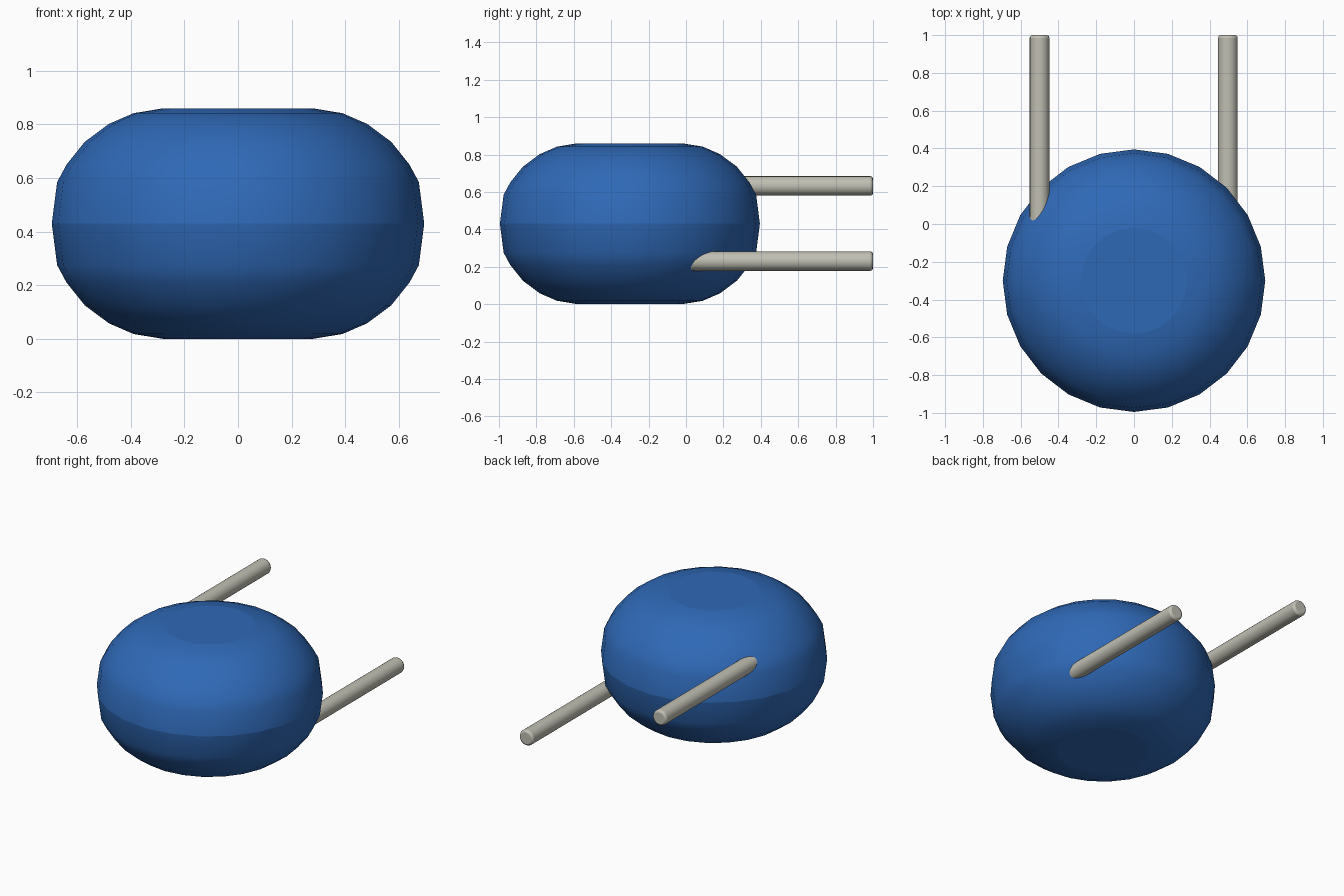
import bpy, bmesh, math

if "Cube" in bpy.data.objects:
    bpy.data.objects.remove(bpy.data.objects["Cube"], do_unlink=True)


def material(name, rgb):
    m = bpy.data.materials.new(name)
    m.use_nodes = True
    m.diffuse_color = (*rgb, 1)
    m.node_tree.nodes["Principled BSDF"].inputs["Base Color"].default_value = (*rgb, 1)
    return m


def lathe(name, profile, segments, mat, sharp_rings=()):
    """Revolve (radius, height) points around z and close both ends with flat caps."""
    bm = bmesh.new()
    rings = [[bm.verts.new((r * math.cos(math.tau * i / segments),
                            r * math.sin(math.tau * i / segments), z))
              for i in range(segments)] for r, z in profile]
    for low, high in zip(rings, rings[1:]):
        for i in range(segments):
            j = (i + 1) % segments
            bm.faces.new((low[i], low[j], high[j], high[i])).smooth = True
    bm.faces.new(rings[0][::-1])
    bm.faces.new(rings[-1])
    for k in sharp_rings:
        for i in range(segments):
            bm.edges.get((rings[k][i], rings[k][(i + 1) % segments])).smooth = False
    mesh = bpy.data.meshes.new(name)
    bm.to_mesh(mesh)
    bm.free()
    mesh.materials.append(mat)
    obj = bpy.data.objects.new(name, mesh)
    bpy.context.collection.objects.link(obj)
    return obj


blue = material("Blue", (0.028, 0.14, 0.47))
grey = material("Warm grey", (0.53, 0.52, 0.45))

# Squashed round body, mirrored above and below its equator
MID = 0.43
half = [(0.695, 0), (0.675, 0.155), (0.64, 0.22), (0.572, 0.305),
        (0.482, 0.372), (0.39, 0.412), (0.28, 0.43)]
profile = [(r, MID - h) for r, h in half[:0:-1]] + [(r, MID + h) for r, h in half]
body = lathe("body", profile, 24, blue, (0, len(half) - 1, len(profile) - 1))
body.location.y = -0.30

# Two straight rods with bevelled ends, pointing backwards at different heights
LENGTH, RADIUS, BEVEL = 1.3, 0.052, 0.014
rod_profile = [(RADIUS - BEVEL, 0), (RADIUS - 0.004, 0.004), (RADIUS, BEVEL),
               (RADIUS, LENGTH - BEVEL), (RADIUS - 0.004, LENGTH - 0.004),
               (RADIUS - BEVEL, LENGTH)]
for name, x, z in (("left_rod", 0.497, 0.23), ("right_rod", -0.50, 0.632)):
    rod = lathe(name, rod_profile, 24, grey, (0, 2, 3, 5))
    rod.rotation_euler.x = -math.pi / 2
    rod.location = (x, 1.0 - LENGTH, z)
